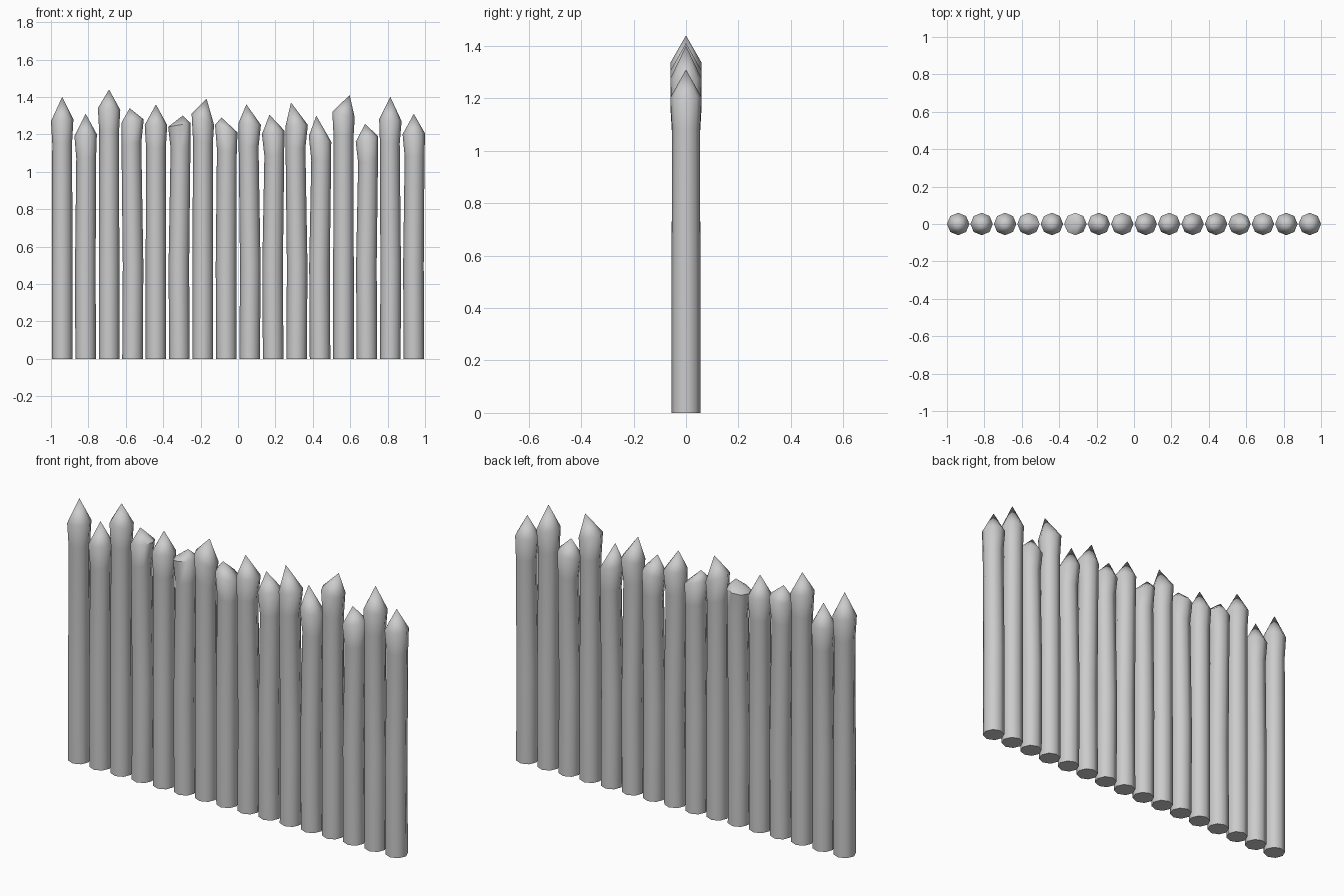
import bpy, bmesh
from math import cos, sin, pi, radians

if "Cube" in bpy.data.objects:
    bpy.data.objects.remove(bpy.data.objects["Cube"])

SIDES = 8
BASE_R, NECK_R, HEAD_R = 0.055, 0.053, 0.06

# left shoulder height, right shoulder height, tip x offset, tip height, neck x offset
STAKES = [
    (1.27, 1.28, 0.00, 1.40, 0.00), (1.19, 1.20, 0.00, 1.31, 0.003),
    (1.34, 1.33, 0.00, 1.44, 0.00), (1.26, 1.28, -0.015, 1.34, -0.006),
    (1.25, 1.25, 0.00, 1.36, 0.00), (1.24, 1.26, 0.018, 1.30, 0.006),
    (1.31, 1.25, 0.02, 1.39, 0.00), (1.25, 1.21, -0.026, 1.29, 0.003),
    (1.26, 1.25, -0.018, 1.36, -0.006), (1.20, 1.22, -0.02, 1.305, 0.006),
    (1.24, 1.25, -0.03, 1.37, -0.006), (1.19, 1.16, -0.02, 1.30, 0.006),
    (1.32, 1.29, 0.033, 1.41, 0.00), (1.16, 1.19, -0.01, 1.255, 0.006),
    (1.28, 1.27, 0.00, 1.40, -0.003), (1.20, 1.205, 0.00, 1.31, 0.004),
]


def stake(number, x, left, right, tip_x, tip_z, bend):
    bm = bmesh.new()
    mid, tilt = (left + right) / 2, (right - left) / 2
    # rings: centre x, height, radius, slope of the ring
    rings = [(0, 0, BASE_R, 0), (-bend / 2, 0.5, BASE_R, 0),
             (bend, mid - 0.12, NECK_R, tilt * 0.5), (0, mid, HEAD_R, tilt)]
    loops = []
    for cx, z, r, slope in rings:
        loops.append([bm.verts.new((x + cx + r * cos(2 * pi * i / SIDES),
                                    r * sin(2 * pi * i / SIDES),
                                    z + slope * cos(2 * pi * i / SIDES)))
                      for i in range(SIDES)])
    for a, b in zip(loops, loops[1:]):
        for i in range(SIDES):
            j = (i + 1) % SIDES
            bm.faces.new((a[i], a[j], b[j], b[i]))
    bm.faces.new(loops[0][::-1])
    # pointed head
    tip = bm.verts.new((x + tip_x, 0, tip_z))
    for i in range(SIDES):
        bm.faces.new((loops[-1][i], loops[-1][(i + 1) % SIDES], tip))
    mesh = bpy.data.meshes.new(f"stake_{number:02d}")
    bm.to_mesh(mesh)
    bm.free()
    ob = bpy.data.objects.new(mesh.name, mesh)
    bpy.context.collection.objects.link(ob)
    return ob


# row of sharpened stakes
row = [stake(n + 1, -0.94 + n * 1.88 / 15, *s) for n, s in enumerate(STAKES)]
for ob in row:
    ob.select_set(True)
bpy.context.view_layer.objects.active = row[0]
bpy.ops.object.shade_smooth_by_angle(angle=radians(50))
